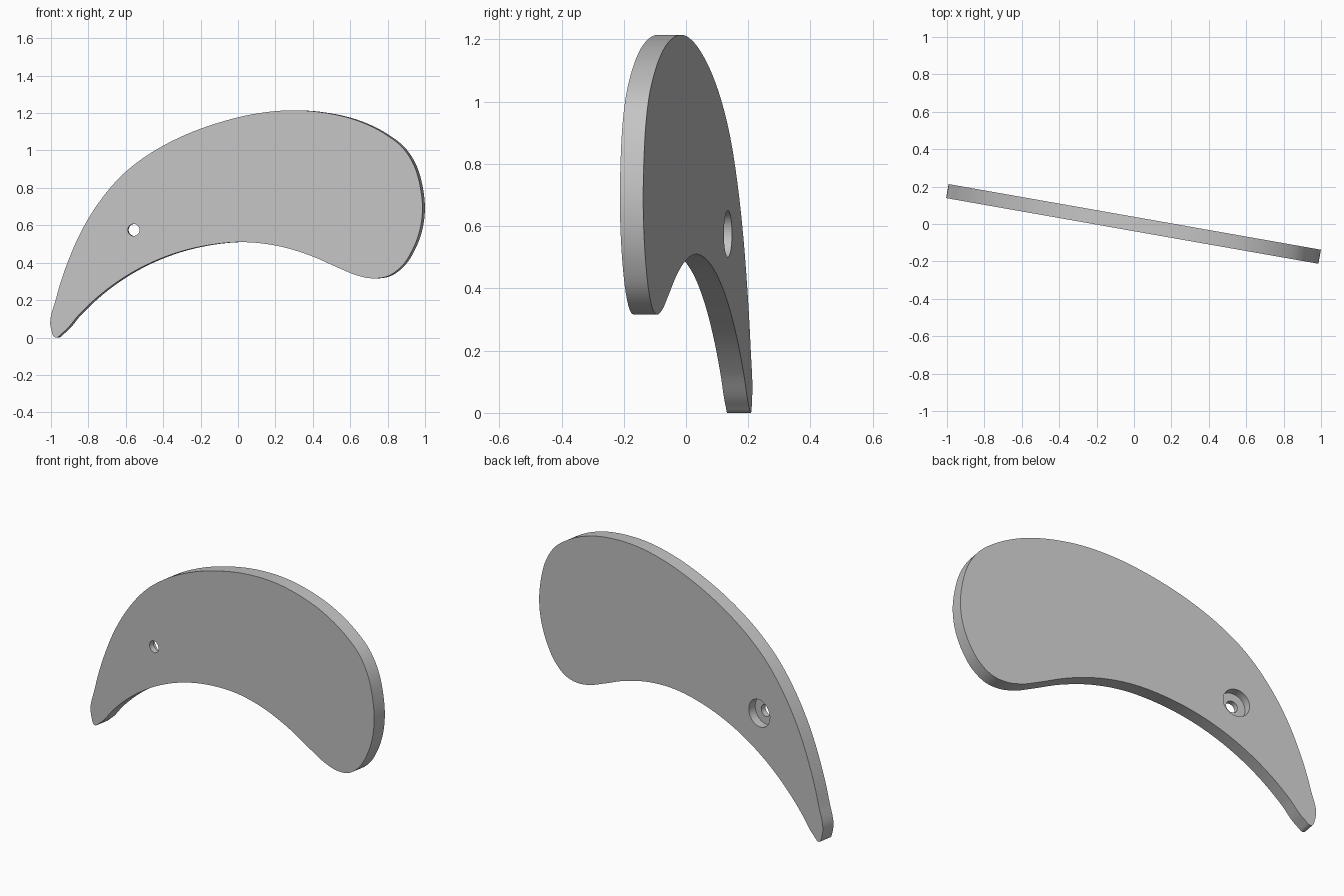
import bpy
import bmesh
import math
from mathutils import Matrix, Vector
from mathutils.geometry import interpolate_bezier

THICKNESS = 0.076
HALF = THICKNESS / 2
TURN = Matrix.Rotation(math.radians(-10), 4, "Z")
HOLE_X, HOLE_Z = -0.56, 0.575

cube = bpy.data.objects.get("Cube")
if cube:
    bpy.data.objects.remove(cube, do_unlink=True)

# Single grey material
grey = bpy.data.materials.new("plain grey")
grey.use_nodes = True
colour = (0.55, 0.55, 0.55, 1)
grey.diffuse_color = colour
grey.node_tree.nodes["Principled BSDF"].inputs["Base Color"].default_value = colour

# Curved blade outline, clockwise from the pointed tip
outline = [Vector((x, 0, z)) for x, z in (
    (-0.985, 0), (-1.008, 0.045), (-0.979, 0.215), (-0.919, 0.4),
    (-0.843, 0.57), (-0.745, 0.727), (-0.61, 0.88), (-0.474, 0.982),
    (-0.31, 1.07), (-0.094, 1.15), (0.123, 1.2), (0.313, 1.215),
    (0.476, 1.202), (0.639, 1.165), (0.802, 1.09), (0.9, 1.015),
    (0.962, 0.92), (0.997, 0.8), (1.008, 0.68), (0.995, 0.58),
    (0.957, 0.475), (0.894, 0.38), (0.82, 0.328), (0.745, 0.316),
    (0.65, 0.333), (0.558, 0.37), (0.395, 0.44), (0.205, 0.493),
    (0.02, 0.51), (-0.14, 0.496), (-0.311, 0.458), (-0.528, 0.37),
    (-0.745, 0.226), (-0.854, 0.125), (-0.945, 0.025))]


def smooth_loop(points, steps=6):
    """Closed smooth curve through the points."""
    count = len(points)
    tangents = []
    for i, point in enumerate(points):
        before = point - points[i - 1]
        after = points[(i + 1) % count] - point
        blend = before / before.length_squared + after / after.length_squared
        tangents.append(blend.normalized())
    result = []
    for i, start in enumerate(points):
        j = (i + 1) % count
        end = points[j]
        reach = (end - start).length / 3
        result += interpolate_bezier(start, start + tangents[i] * reach,
                                     end - tangents[j] * reach, end, steps + 1)[:-1]
    return result


def add_object(name, bm):
    bmesh.ops.recalc_face_normals(bm, faces=bm.faces)
    mesh = bpy.data.meshes.new(name)
    bm.to_mesh(mesh)
    bm.free()
    mesh.materials.append(grey)
    obj = bpy.data.objects.new(name, mesh)
    bpy.context.collection.objects.link(obj)
    return obj


def cut_round_hole(target, radius, y_from, y_to):
    """Cut a round hole along the thickness of the plate."""
    bm = bmesh.new()
    place = (Matrix.Translation((HOLE_X, (y_from + y_to) / 2, HOLE_Z))
             @ Matrix.Rotation(math.pi / 2, 4, "X"))
    bmesh.ops.create_cone(bm, cap_ends=True, segments=48, radius1=radius,
                          radius2=radius, depth=y_to - y_from, matrix=place)
    cutter = add_object("hole_cutter", bm)
    cutter.hide_render = True
    cut = target.modifiers.new("hole", "BOOLEAN")
    cut.operation = "DIFFERENCE"
    cut.solver = "EXACT"
    cut.object = cutter
    bpy.context.view_layer.objects.active = target
    bpy.ops.object.modifier_apply(modifier=cut.name)
    bpy.data.objects.remove(cutter, do_unlink=True)


# Flat plate extruded from the outline
bm = bmesh.new()
face = bm.faces.new([bm.verts.new(p - Vector((0, HALF, 0))) for p in smooth_loop(outline)])
extruded = bmesh.ops.extrude_face_region(bm, geom=[face], use_keep_orig=True)
moved = [v for v in extruded["geom"] if isinstance(v, bmesh.types.BMVert)]
bmesh.ops.translate(bm, verts=moved, vec=(0, THICKNESS, 0))
plate = add_object("curved_plate", bm)

# Narrow through hole, with a wide recess at the back
cut_round_hole(plate, 0.032, -0.2, 0.2)
cut_round_hole(plate, 0.075, HALF - 0.046, 0.2)

# Turn the plate and set it on the floor
plate.data.transform(TURN)
lowest = min(v.co.z for v in plate.data.vertices)
plate.data.transform(Matrix.Translation((0, 0, -lowest)))

bpy.ops.object.select_all(action="DESELECT")
plate.select_set(True)
bpy.context.view_layer.objects.active = plate
bpy.ops.object.shade_smooth_by_angle(angle=math.radians(30))
